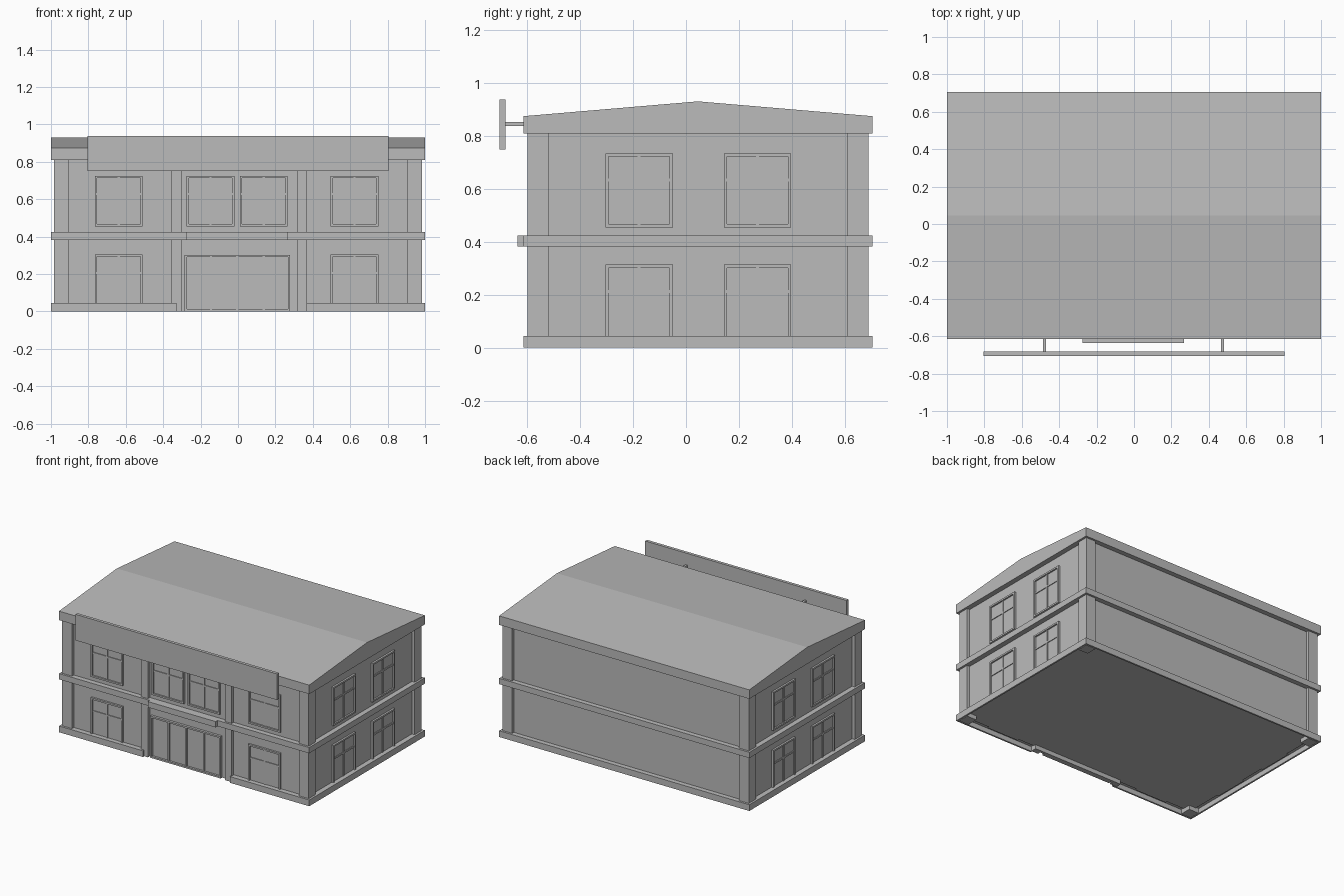
import bpy, bmesh
from mathutils import Vector

cube = bpy.data.objects.get("Cube")
if cube:
    bpy.data.objects.remove(cube, do_unlink=True)

grey = bpy.data.materials.new("plain grey")
grey.use_nodes = True
colour = (0.5, 0.5, 0.5, 1)
grey.diffuse_color = colour
grey.node_tree.nodes["Principled BSDF"].inputs["Base Color"].default_value = colour


def finish(name, bm):
    bmesh.ops.recalc_face_normals(bm, faces=bm.faces)
    mesh = bpy.data.meshes.new(name)
    bm.to_mesh(mesh)
    bm.free()
    mesh.materials.append(grey)
    obj = bpy.data.objects.new(name, mesh)
    bpy.context.collection.objects.link(obj)
    return obj


def boxes(name, spans):
    """One object out of boxes given as ((x0, x1), (y0, y1), (z0, z1))."""
    bm = bmesh.new()
    for span in spans:
        verts = bmesh.ops.create_cube(bm, size=1)["verts"]
        for v in verts:
            v.co = Vector([(a + b) / 2 + c * (b - a) for c, (a, b) in zip(v.co, span)])
    return finish(name, bm)


# Main planes of the building
FRONT, BACK, SIDE = -0.578, 0.67, 0.963
TRIM_F, TRIM_B, TRIM_S = -0.615, 0.705, 1.0
EAVE = 0.81


def facade_span(face, u, d, z):
    """Span on a facade: u along it, d outward from the wall, z up."""
    if face == "front":
        return u, (FRONT - d[1], FRONT - d[0]), z
    if face == "left":
        return (SIDE + d[0], SIDE + d[1]), u, z
    return (-SIDE - d[1], -SIDE - d[0]), u, z


def window(name, face, u, z, columns=2, transom=0.64, bar=0.012, depth=0.014):
    (u0, u1), (z0, z1) = u, z
    parts = [(u, (-0.01, 0.003), z)]
    out = (-0.01, depth)
    parts += [((u0, u0 + bar), out, z), ((u1 - bar, u1), out, z)]
    inner = (u0 + bar, u1 - bar)
    parts += [(inner, out, (z1 - bar, z1)), (inner, out, (z0, z0 + bar))]
    thin = (-0.01, depth * 0.6)
    for i in range(1, columns):
        c = u0 + (u1 - u0) * i / columns
        parts.append(((c - bar / 2, c + bar / 2), thin, z))
    if transom:
        h = z0 + (z1 - z0) * transom
        parts.append((inner, thin, (h - bar / 2, h + bar / 2)))
    boxes(name, [facade_span(face, *p) for p in parts])


# Wall core, with the entrance wall reaching the ground
boxes("walls", [((-SIDE, SIDE), (FRONT, BACK), (0.03, EAVE + 0.01))])
boxes("entrance_wall", [((-0.34, 0.37), (FRONT, FRONT + 0.02), (0, 0.05))])

# Plinth: a thin skirt with a ledge on top, open at the entrance
skirt, ledge = [], []
for x0, x1 in ((-TRIM_S, -0.33), (0.365, TRIM_S)):
    skirt.append(((x0, x1), (TRIM_F, TRIM_F + 0.012), (0, 0.045)))
    ledge.append(((x0, x1), (TRIM_F, FRONT + 0.01), (0.035, 0.045)))
skirt.append(((-TRIM_S, TRIM_S), (TRIM_B - 0.012, TRIM_B), (0, 0.045)))
ledge.append(((-TRIM_S, TRIM_S), (BACK - 0.01, TRIM_B), (0.035, 0.045)))
for s in (-1, 1):
    def side(a, b):
        return tuple(sorted((s * a, s * b)))
    skirt.append((side(TRIM_S - 0.012, TRIM_S), (TRIM_F, TRIM_B), (0, 0.045)))
    ledge.append((side(SIDE - 0.01, TRIM_S), (TRIM_F, TRIM_B), (0.035, 0.045)))
boxes("plinth_skirt", skirt)
boxes("plinth_ledge", ledge)

# Belt course between the storeys, thicker above the entrance
boxes("belt_course", [((-TRIM_S, TRIM_S), (TRIM_F, TRIM_B), (0.382, 0.424))])
boxes("entrance_lintel", [((-0.275, 0.267), (-0.637, FRONT), (0.382, 0.424))])

# Corner and entrance pillars
for xn, xs in (("right", (-0.985, -0.907)), ("left", (0.907, 0.985))):
    for yn, ys in (("front", (-0.6, -0.52)), ("back", (0.61, 0.69))):
        boxes(f"{yn}_{xn}_corner_pillar", [(xs, ys, (0, EAVE))])
for name, xs in (("right", (-0.355, -0.3)), ("left", (0.315, 0.37))):
    boxes(f"{name}_entrance_pillar", [(xs, (-0.6, FRONT + 0.02), (0, EAVE))])

# Gabled roof, extruded along x
bm = bmesh.new()
profile = [(TRIM_F, EAVE), (TRIM_B, EAVE), (TRIM_B, 0.875), (0.045, 0.931), (TRIM_F, 0.875)]
gable = bm.faces.new([bm.verts.new((-TRIM_S, y, z)) for y, z in profile])
moved = bmesh.ops.extrude_face_region(bm, geom=[gable])["geom"]
bmesh.ops.translate(bm, vec=(2 * TRIM_S, 0, 0),
                    verts=[g for g in moved if isinstance(g, bmesh.types.BMVert)])
bm.faces.ensure_lookup_table()
if gable.is_valid is False or len([f for f in bm.faces if len(f.verts) == 5]) < 2:
    bm.faces.new([v for v in bm.verts if v.co.x < 0])
finish("roof", bm)

# Blank sign board on two brackets
boxes("sign_board", [((-0.805, 0.805), (-0.705, -0.683), (0.75, 0.938))])
for name, x in (("right", -0.478), ("left", 0.474)):
    boxes(f"{name}_sign_bracket", [((x - 0.008, x + 0.008), (-0.69, -0.6), (0.838, 0.854))])

# Windows
for storey, z in (("lower", (0.03, 0.305)), ("upper", (0.455, 0.725))):
    window(f"{storey}_front_right_window", "front", (-0.765, -0.51), z)
    window(f"{storey}_front_left_window", "front", (0.495, 0.75), z)
    for face in ("left", "right"):
        raised = (z[0], z[1] + 0.009)
        window(f"{storey}_{face}_front_window", face, (-0.305, -0.05), raised)
        window(f"{storey}_{face}_back_window", face, (0.143, 0.397), raised)
window("upper_middle_right_window", "front", (-0.275, -0.02), (0.455, 0.725))
window("upper_middle_left_window", "front", (0.01, 0.265), (0.455, 0.725))

# Entrance: four glazed door leaves in one frame
window("entrance_doors", "front", (-0.285, 0.278), (0, 0.302), columns=4, transom=None, depth=0.018)
